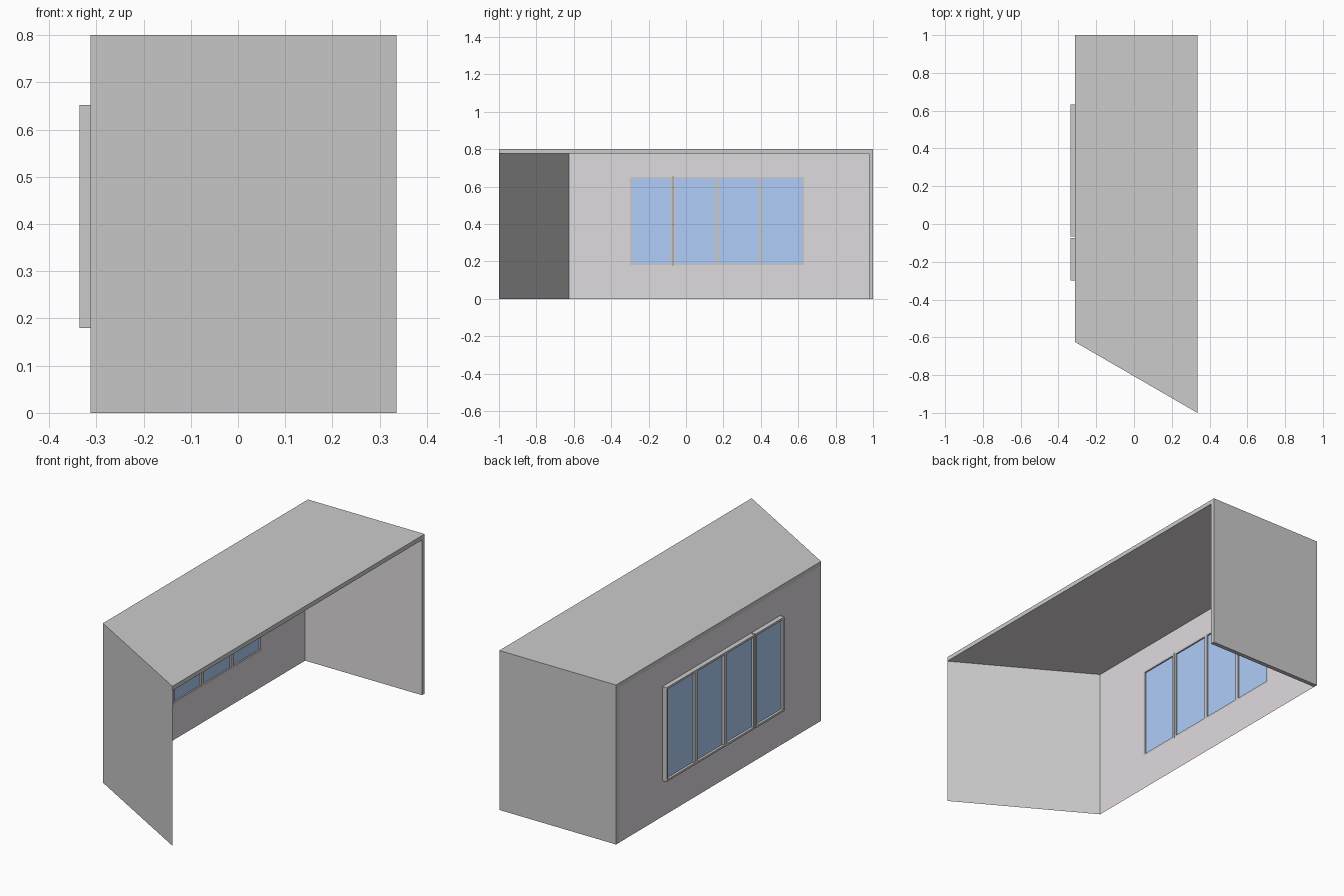
import bpy
import bmesh

if "Cube" in bpy.data.objects:
    bpy.data.objects.remove(bpy.data.objects["Cube"])

X0, X1 = -0.312, 0.336           # back and open side of the shelter
Y_CUT, T = -0.625, 0.022         # slanted wall's back corner, shell thickness
H = 0.8
WY0, WY1, WZ0, WZ1 = -0.30, 0.632, 0.18, 0.652   # window opening


def material(name, rgb):
    m = bpy.data.materials.new(name)
    m.diffuse_color = (*rgb, 1)
    m.use_nodes = True
    m.node_tree.nodes["Principled BSDF"].inputs["Base Color"].default_value = m.diffuse_color
    return m


grey = material("grey", (0.8, 0.8, 0.8))
plaster = material("plaster", (0.74, 0.705, 0.735))
blue = material("glass_blue", (0.43, 0.61, 0.95))


def mesh_object(name, verts, faces, mats=(), slots=None):
    me = bpy.data.meshes.new(name)
    me.from_pydata(verts, [], faces)
    for m in mats:
        me.materials.append(m)
    if slots:
        for p, s in zip(me.polygons, slots):
            p.material_index = s
    ob = bpy.data.objects.new(name, me)
    bpy.context.collection.objects.link(ob)
    return ob


def box(name, lo, hi, mats=()):
    v = [(x, y, z) for x in (lo[0], hi[0]) for y in (lo[1], hi[1]) for z in (lo[2], hi[2])]
    f = [(0, 1, 3, 2), (4, 6, 7, 5), (0, 4, 5, 1), (2, 3, 7, 6), (0, 2, 6, 4), (1, 5, 7, 3)]
    return mesh_object(name, v, f, mats)


# Roof and far side wall: one L profile carried across x, its front end slanted
profile = [(-1, H), (1, H), (1, 0), (1 - T, 0), (1 - T, H - T), (-1, H - T)]
back = [(X0, Y_CUT if y == -1 else y, z) for y, z in profile]
front = [(X1, y, z) for y, z in profile]
n = len(profile)
sides = [(i, (i + 1) % n, n + (i + 1) % n, n + i) for i in range(n - 1)]
caps = [(5, 4, 1, 0), (4, 3, 2, 1), (6, 7, 10, 11), (7, 8, 9, 10)]
inside = [0, 0, 0, 1, 1]         # underside of roof and inner side face are plaster
mesh_object("roof_and_side_wall", back + front, sides + caps,
            (grey, plaster), inside + [0] * 4)

# Slanted front wall, a single sheet
mesh_object("slanted_wall",
            [(X0, Y_CUT, 0), (X1, -1, 0), (X1, -1, H), (X0, Y_CUT, H)],
            [(0, 1, 2, 3)], (grey,))

# Back wall sheet with a window opening
outer = [(Y_CUT, 0), (1 - T, 0), (1 - T, H - T), (Y_CUT, H - T)]
hole = [(WY0, WZ0), (WY1, WZ0), (WY1, WZ1), (WY0, WZ1)]
mesh_object("back_wall", [(X0, y, z) for y, z in outer + hole],
            [(i, (i + 1) % 4, 4 + (i + 1) % 4, 4 + i) for i in range(4)], (plaster,))

# Four framed window panels, standing proud of the back
B, XF = 0.010, -0.336
W = (WY1 - WY0) / 4
for k in range(4):
    a, b = WY0 + k * W, WY0 + (k + 1) * W
    if k == 0:
        b -= 0.006               # small gap after the first panel
    # Rectangular frame ring
    ring = []
    for x in (XF, X0):
        for d in (0, B):
            ring += [(x, a + d, WZ0 + d), (x, b - d, WZ0 + d),
                     (x, b - d, WZ1 - d), (x, a + d, WZ1 - d)]
    faces = []
    for i in range(4):
        j = (i + 1) % 4
        faces += [(i, 4 + i, 4 + j, j), (8 + i, 8 + j, 12 + j, 12 + i),
                  (i, j, 8 + j, 8 + i), (4 + i, 12 + i, 12 + j, 4 + j)]
    mesh_object(f"window_frame_{k + 1}", ring, faces, (grey,))
    box(f"window_glass_{k + 1}", (-0.324, a + B, WZ0 + B), (-0.319, b - B, WZ1 - B), (blue,))
